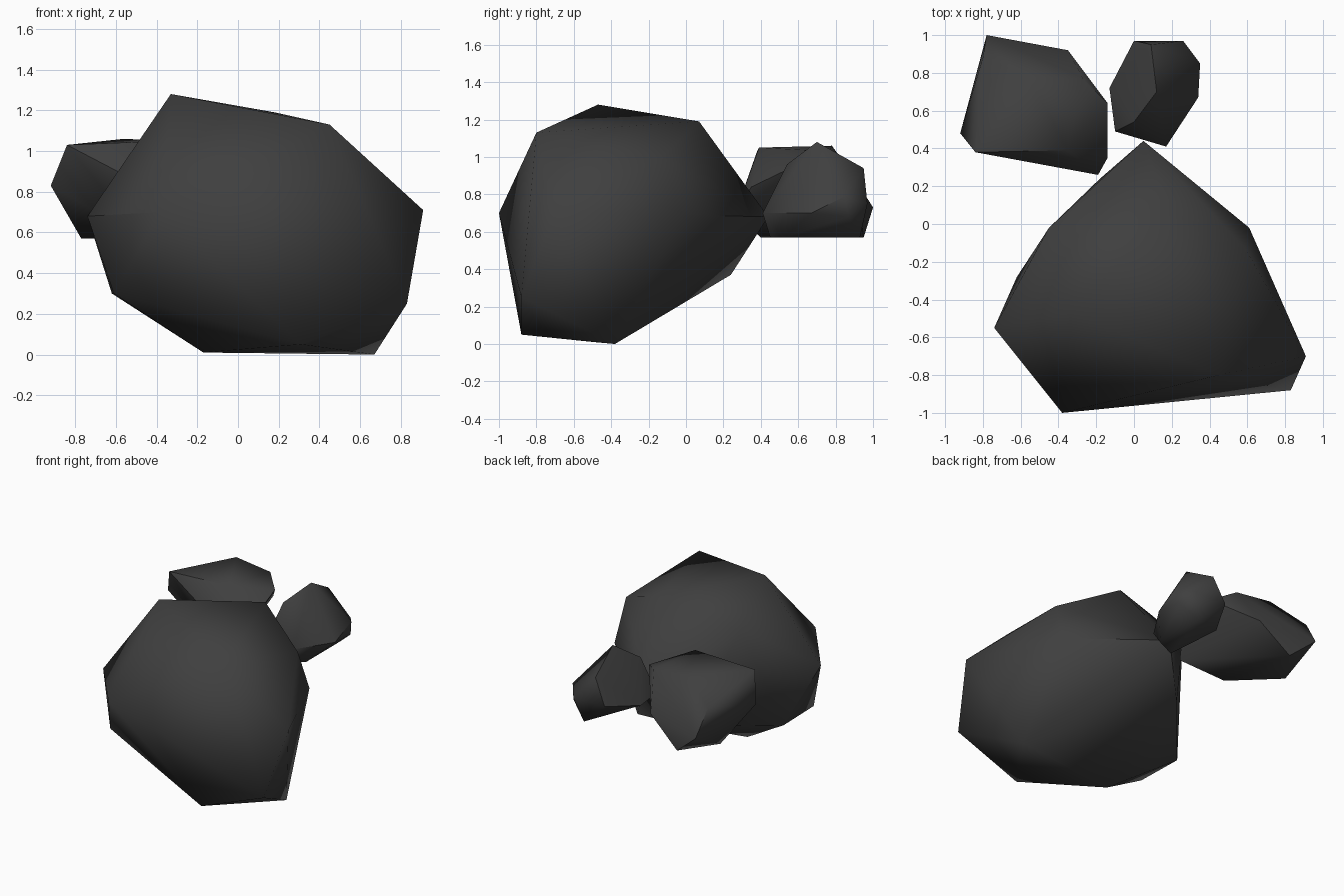
import bpy
import bmesh
from math import radians

# Remove only the default cube
default_cube = bpy.data.objects.get("Cube")
if default_cube:
    bpy.data.objects.remove(default_cube, do_unlink=True)

# Single dark stone colour
stone = bpy.data.materials.new("dark_stone")
stone.use_nodes = True
stone_colour = (.05, .05, .05, 1)
stone.diffuse_color = stone_colour
shader = stone.node_tree.nodes["Principled BSDF"]
shader.inputs["Base Color"].default_value = stone_colour
shader.inputs["Roughness"].default_value = .9


def is_undercut(edge):
    """True where an upper or upright facet turns under to a lower one."""
    low, high = sorted(face.normal.z for face in edge.link_faces)
    return low < -.1 and high > 0 and edge.calc_face_angle() > radians(35)


def chiselled_rock(name, crown, waist, foot, crease):
    """Wrap a faceted convex stone around its crown, waist and foot corners."""
    mesh = bpy.data.meshes.new(name)
    rock = bpy.data.objects.new(name, mesh)
    bpy.context.collection.objects.link(rock)
    bm = bmesh.new()
    for corner in crown + waist + foot:
        bm.verts.new(corner)
    hull = bmesh.ops.convex_hull(bm, input=bm.verts)
    spare = [v for v in hull["geom_interior"] if isinstance(v, bmesh.types.BMVert)]
    bmesh.ops.delete(bm, geom=spare, context="VERTS")
    # Merge nearly flat neighbours into broad facets
    bmesh.ops.dissolve_limit(bm, angle_limit=radians(2), verts=bm.verts, edges=bm.edges)
    bmesh.ops.recalc_face_normals(bm, faces=bm.faces)
    bm.normal_update()
    # Soft shading, with crisp edges at steep creases and undercuts
    for face in bm.faces:
        face.smooth = True
    for edge in bm.edges:
        edge.smooth = edge.calc_face_angle() < radians(crease) and not is_undercut(edge)
    bm.to_mesh(mesh)
    bm.free()
    mesh.materials.append(stone)


# Large boulder at the front
chiselled_rock(
    "large_boulder",
    crown=[(-.33, -.47, 1.28), (.45, -.8, 1.13), (.18, .07, 1.19), (-.45, -.02, 1.07),
           (.59, -.13, 1)],
    waist=[(-.38, -1, .7), (.91, -.7, .71), (.61, -.02, .69), (.05, .44, .68),
           (-.74, -.55, .68)],
    foot=[(-.61, -.65, .3), (-.62, -.28, .3), (.83, -.88, .25), (-.18, .24, .37),
          (.31, -.88, .05), (.67, -.38, 0), (-.17, -.49, .01)],
    crease=75,
)

# Medium stone behind, on the -x side
chiselled_rock(
    "medium_stone",
    crown=[(-.84, .38, 1.03), (-.56, .78, 1.06), (-.27, .77, 1.03), (-.35, .39, 1.05),
           (-.14, .64, .98), (-.8, .88, .92)],
    waist=[(-.92, .48, .83), (-.78, 1, .73), (-.35, .92, .77), (-.14, .35, .84),
           (-.19, .26, .69)],
    foot=[(-.77, .69, .57), (-.59, .95, .57), (-.47, .4, .57)],
    crease=65,
)

# Small stone behind, near the middle
chiselled_rock(
    "small_stone",
    crown=[(.12, .7, 1.08), (.09, .95, .94), (0, .54, .96)],
    waist=[(-.13, .72, .7), (-.1, .49, .7), (.17, .41, .7), (.34, .67, .7),
           (.35, .85, .79), (.33, .87, .68), (.26, .97, .75), (0, .97, .75)],
    foot=[(.2, .93, .57), (.2, .52, .57), (.05, .45, .57)],
    crease=55,
)
